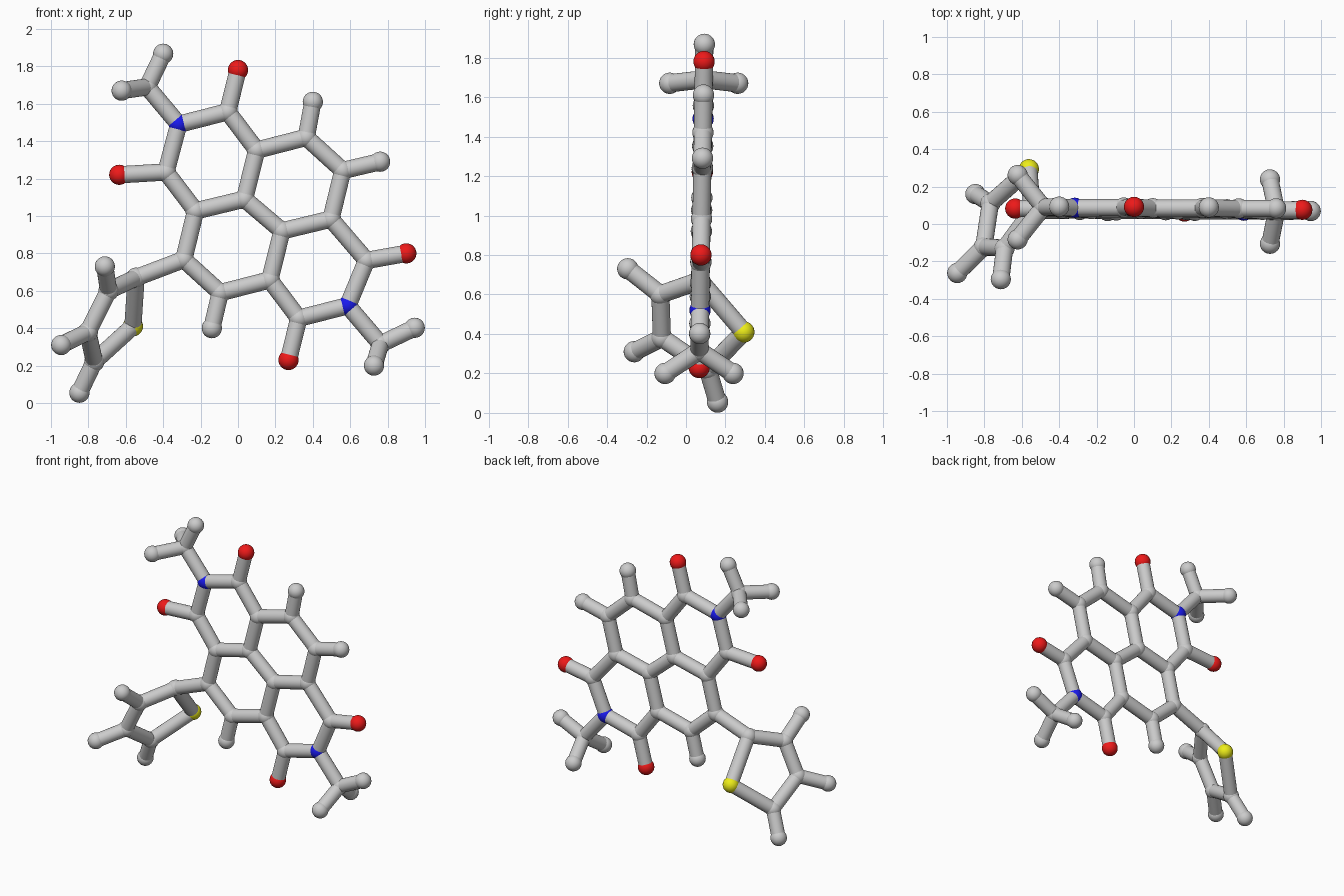
import bpy
from mathutils import Vector
from itertools import combinations

if "Cube" in bpy.data.objects:
    bpy.data.objects.remove(bpy.data.objects["Cube"])

BALL, STICK = 0.054, 0.046
CENTRE = (0.135, 1.005)          # half-turn centre of the fused rings


def plane_y(z):
    # the flat ring system leans very slightly
    return 0.063 + 0.016 * z


def material(name, rgb):
    m = bpy.data.materials.new(name)
    m.diffuse_color = (*rgb, 1)
    m.use_nodes = True
    m.node_tree.nodes["Principled BSDF"].inputs["Base Color"].default_value = m.diffuse_color
    return m


MATS = {"O": material("red", (0.85, 0.01, 0.01)),
        "N": material("blue", (0.01, 0.01, 0.85)),
        "S": material("yellow", (0.85, 0.85, 0.01))}
NAMES = {"C": "carbon_ball", "H": "hydrogen_ball", "O": "oxygen_ball",
         "N": "nitrogen_ball", "S": "sulfur_ball"}

# flat ring system: one half (x, z), the other half is its half-turn
half = [("N", -0.317, 1.49), ("C", -0.055, 1.557), ("O", 0.0, 1.78),
        ("C", 0.10, 1.352), ("C", 0.365, 1.42), ("C", 0.56, 1.243),
        ("C", 0.497, 0.983), ("C", 0.235, 0.92)]
atoms = []
for e, x, z in half:
    for px, pz in ((x, z), (2 * CENTRE[0] - x, 2 * CENTRE[1] - z)):
        atoms.append((e, Vector((px, plane_y(pz), pz))))

# carbonyls, ring hydrogens and methyl carbons that break the symmetry
for e, x, z in [("C", -0.385, 1.235), ("O", -0.635, 1.22),
                ("C", 0.687, 0.762), ("O", 0.90, 0.80),
                ("H", 0.40, 1.61), ("H", 0.76, 1.29), ("H", -0.14, 0.40),
                ("C", -0.485, 1.69), ("H", -0.40, 1.867),
                ("C", 0.762, 0.315), ("H", 0.945, 0.402)]:
    atoms.append((e, Vector((x, plane_y(z), z))))

# paired methyl hydrogens on either side of the plane
for x, z in ((-0.622, 1.67), (0.727, 0.20)):
    for side in (-0.172, 0.172):
        atoms.append(("H", Vector((x, plane_y(z) + side, z))))

# twisted five-sided ring
for e, *p in [("C", -0.545, 0.07, 0.67), ("C", -0.692, -0.13, 0.60),
              ("C", -0.803, -0.122, 0.38), ("C", -0.768, 0.11, 0.222),
              ("S", -0.562, 0.293, 0.41), ("H", -0.712, -0.295, 0.73),
              ("H", -0.945, -0.262, 0.31), ("H", -0.848, 0.16, 0.055)]:
    atoms.append((e, Vector(p)))

# balls at every atom
for e, p in atoms:
    bpy.ops.mesh.primitive_uv_sphere_add(segments=24, ring_count=14, radius=BALL, location=p)
    ob = bpy.context.object
    ob.name = NAMES[e]
    bpy.ops.object.shade_smooth()
    if e in MATS:
        ob.data.materials.append(MATS[e])

# sticks between neighbouring atoms
for (ea, a), (eb, b) in combinations(atoms, 2):
    reach = 0.37 if "S" in (ea, eb) else 0.3
    d = b - a
    if d.length > reach or ea == eb == "H":
        continue
    bpy.ops.mesh.primitive_cylinder_add(vertices=24, radius=STICK, depth=d.length,
                                        location=(a + b) / 2,
                                        rotation=d.to_track_quat("Z", "Y").to_euler())
    bpy.context.object.name = "bond_stick"
    bpy.ops.object.shade_smooth_by_angle()
